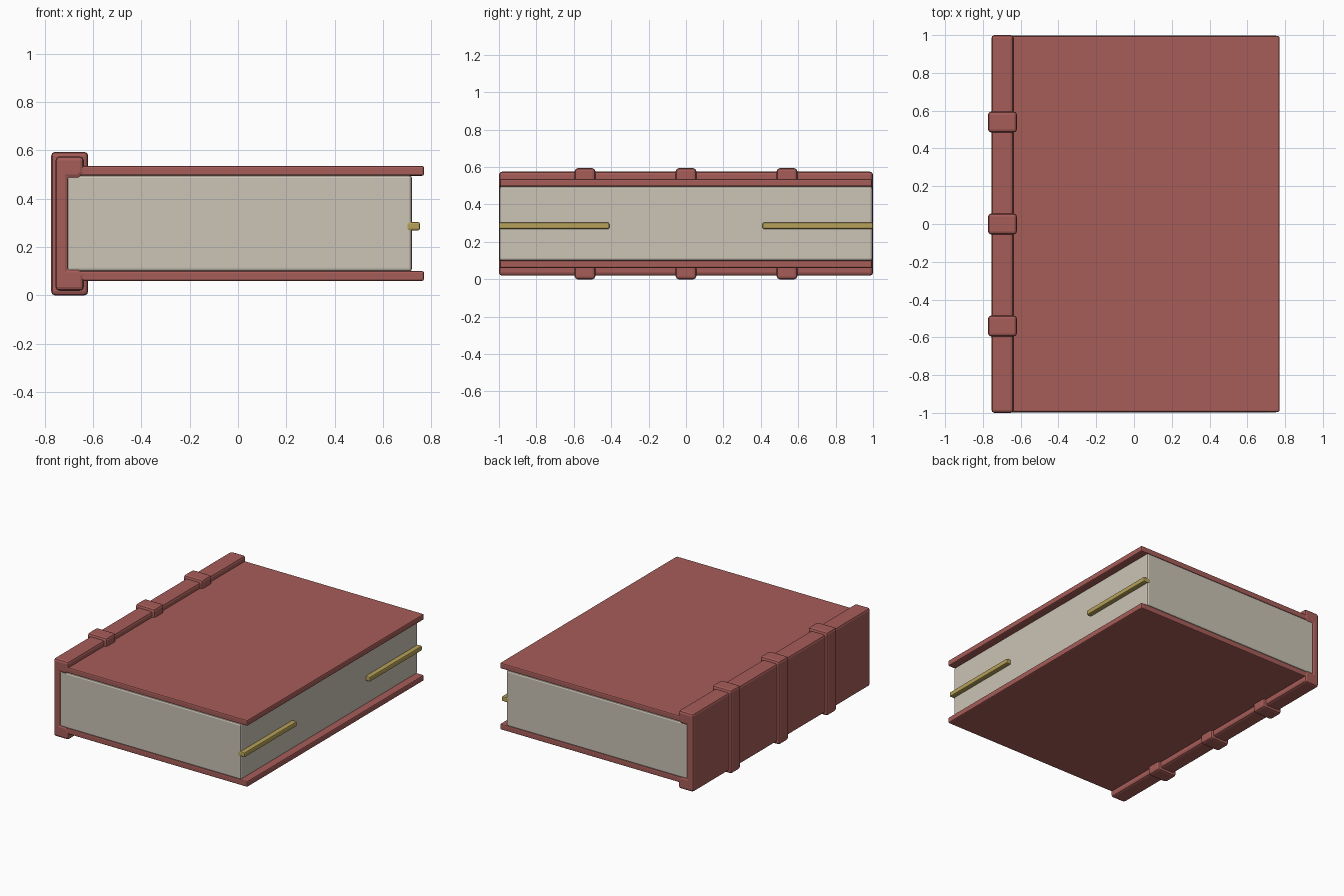
import bpy
import bmesh
import math

default = bpy.data.objects.get("Cube")
if default:
    bpy.data.objects.remove(default, do_unlink=True)


def make_material(name, rgb):
    mat = bpy.data.materials.new(name)
    mat.use_nodes = True
    color = (*rgb, 1)
    mat.diffuse_color = color
    mat.node_tree.nodes["Principled BSDF"].inputs["Base Color"].default_value = color
    return mat


RED = make_material("red leather", (0.38, 0.108, 0.098))
CREAM = make_material("cream paper", (0.60, 0.55, 0.465))
GOLD = make_material("dull gold", (0.47, 0.36, 0.10))


def extrude_profile(name, points, y0, y1, mat, bevel, segments=2):
    """Extrude an x-z outline along y and round its edges."""
    bm = bmesh.new()
    face = bm.faces.new([bm.verts.new((x, y0, z)) for x, z in points])
    result = bmesh.ops.extrude_face_region(bm, geom=[face])
    moved = [v for v in result["geom"] if isinstance(v, bmesh.types.BMVert)]
    bmesh.ops.translate(bm, verts=moved, vec=(0, y1 - y0, 0))
    bmesh.ops.recalc_face_normals(bm, faces=bm.faces)
    mesh = bpy.data.meshes.new(name)
    bm.to_mesh(mesh)
    bm.free()
    mesh.materials.append(mat)
    obj = bpy.data.objects.new(name, mesh)
    bpy.context.collection.objects.link(obj)
    mod = obj.modifiers.new("rounded edges", "BEVEL")
    mod.width = bevel
    mod.segments = segments
    mod.limit_method = "ANGLE"
    mod.angle_limit = math.radians(50)
    return obj


def box(name, x, y, z, mat, bevel):
    outline = [(x[0], z[0]), (x[1], z[0]), (x[1], z[1]), (x[0], z[1])]
    return extrude_profile(name, outline, *y, mat, bevel)


MID = 0.297  # height of the middle of the book


def channel(name, half, back, inner, front, lip, y0, y1, bevel):
    """C-shaped wrap, open toward the pages, mirrored about the middle height."""
    upper = [(back, half), (front, half), (front, lip + 0.02),
             (front - 0.02, lip), (inner, lip)]
    outline = [(x, MID + h) for x, h in upper]
    outline += [(x, MID - h) for x, h in reversed(upper)]
    return extrude_profile(name, outline, y0, y1, RED, bevel)


# Page block
box("pages", (-0.71, 0.72), (-0.997, 0.997), (0.099, 0.497), CREAM, 0.012)

# Covers
box("bottom_cover", (-0.67, 0.77), (-0.995, 0.995), (0.06, 0.101), RED, 0.008)
box("top_cover", (-0.67, 0.77), (-0.995, 0.995), (0.495, 0.536), RED, 0.008)

# Spine and its raised bands
channel("spine", 0.278, -0.755, -0.70, -0.638, 0.187, -1.0, 1.0, 0.016)
for i, y in enumerate((-0.54, 0, 0.54)):
    channel(f"spine_band_{i + 1}", 0.297, -0.773, -0.72, -0.62, 0.215,
            y - 0.055, y + 0.055, 0.016)

# Clasp strips on the page edge
for side, name in ((-1, "front_clasp"), (1, "back_clasp")):
    box(name, (0.70, 0.753), sorted((side * 0.41, side * 0.999)),
        (0.269, 0.303), GOLD, 0.007)
